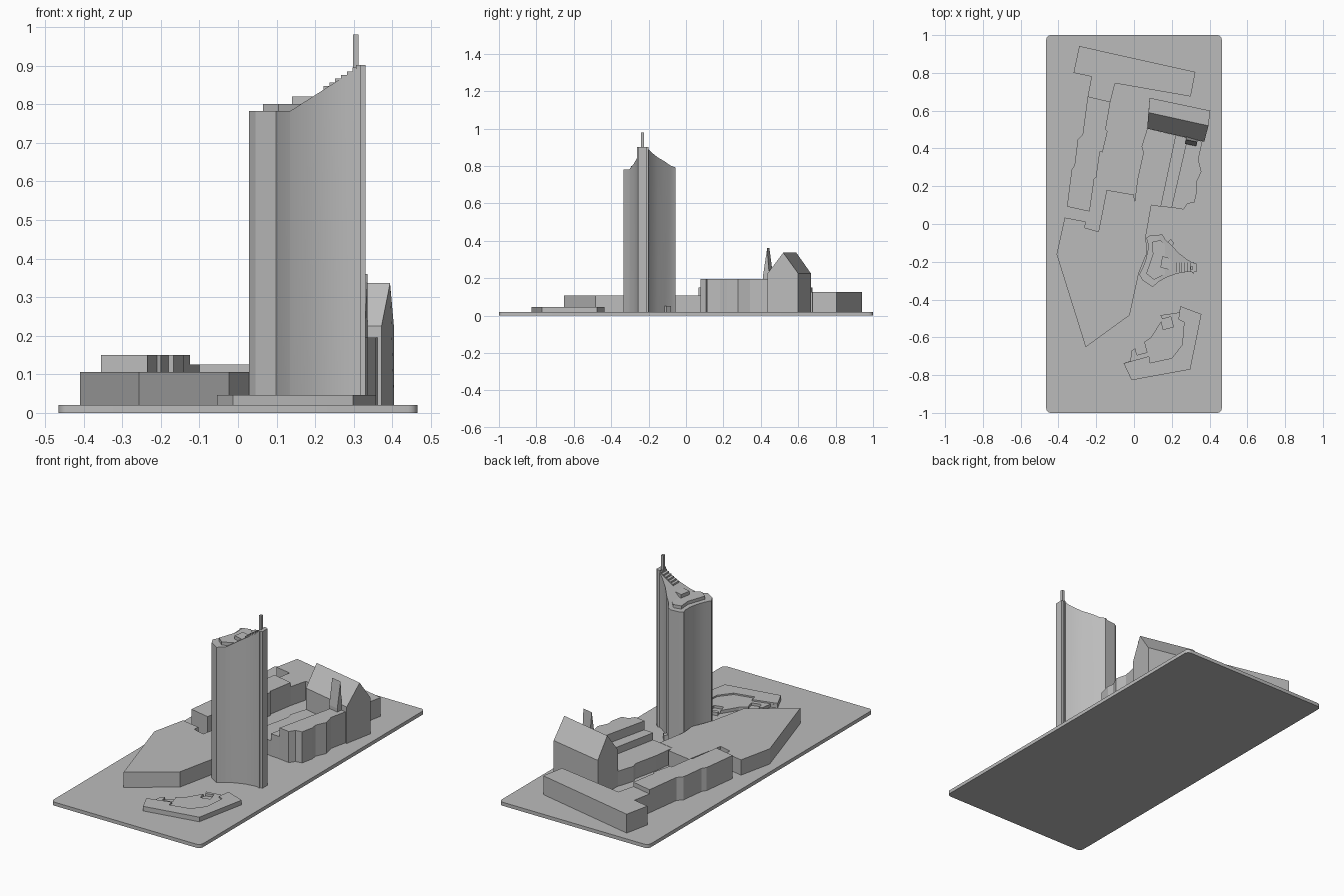
import bpy, bmesh, math

if "Cube" in bpy.data.objects:
    bpy.data.objects.remove(bpy.data.objects["Cube"])

stone = bpy.data.materials.new("light_grey")
stone.diffuse_color = (0.5, 0.5, 0.5, 1)
stone.use_nodes = True
stone.node_tree.nodes["Principled BSDF"].inputs["Base Color"].default_value = stone.diffuse_color


def finish(name, bm, smooth=False):
    bmesh.ops.recalc_face_normals(bm, faces=bm.faces)
    mesh = bpy.data.meshes.new(name)
    bm.to_mesh(mesh)
    bm.free()
    mesh.materials.append(stone)
    ob = bpy.data.objects.new(name, mesh)
    bpy.context.collection.objects.link(ob)
    if smooth:
        bpy.ops.object.select_all(action='DESELECT')
        ob.select_set(True)
        bpy.context.view_layer.objects.active = ob
        bpy.ops.object.shade_smooth_by_angle(angle=math.radians(25))
    return ob


def prism_mesh(pts, z0, z1):
    bm = bmesh.new()
    low = bm.faces.new([bm.verts.new((x, y, z0)) for x, y in pts])
    new = bmesh.ops.extrude_face_region(bm, geom=[low], use_keep_orig=True)["geom"]
    for v in new:
        if isinstance(v, bmesh.types.BMVert):
            v.co.z = z1
    return bm


def prism(name, pts, z0, z1, smooth=False):
    return finish(name, prism_mesh(pts, z0, z1), smooth)


def rect(cx, cy, w, d, angle=0):
    c, s = math.cos(angle), math.sin(angle)
    return [(cx + c * a * w / 2 - s * b * d / 2, cy + s * a * w / 2 + c * b * d / 2)
            for a, b in ((-1, -1), (1, -1), (1, 1), (-1, 1))]


def ridge_roof(name, eaves, ridge, z0, z_eave, z_ridge):
    """Gabled block: eaves = SW, SE, NE, NW; ridge = W, E."""
    bm = bmesh.new()
    b = [bm.verts.new((x, y, z0)) for x, y in eaves]
    e = [bm.verts.new((x, y, z_eave)) for x, y in eaves]
    w, r = [bm.verts.new((x, y, z_ridge)) for x, y in ridge]
    for f in (b, [b[0], b[1], e[1], e[0]], [b[2], b[3], e[3], e[2]],
              [b[1], b[2], e[2], r, e[1]], [b[3], b[0], e[0], w, e[3]],
              [e[0], e[1], r, w], [e[2], e[3], w, r]):
        bm.faces.new(f)
    return finish(name, bm)


G = 0.02  # ground level on the base plate

# Base plate with rounded corners
corners = []
for k, (sx, sy) in enumerate(((1, 1), (-1, 1), (-1, -1), (1, -1))):
    for i in range(6):
        a = math.pi / 2 * (k + i / 5)
        corners.append((sx * 0.44 + 0.025 * math.cos(a), sy * 0.975 + 0.025 * math.sin(a)))
prism("base_plate", corners, 0, G, True)

# Back building, west wing and large podium
prism("back_building", [(-.29, .942), (.325, .805), (.30, .675), (-.10, .745), (-.125, .647),
                        (-.245, .675), (-.225, .78), (-.32, .80)], G, 0.126)
prism("west_wing", [(-.245, .675), (-.125, .647), (-.15, .50), (-.14, .49), (-.167, .378),
                    (-.18, .385), (-.20, .245), (-.21, .24), (-.235, .066), (-.355, .092),
                    (-.33, .288), (-.315, .31), (-.298, .446), (-.272, .475)], G, 0.15)
prism("podium", [(-.367, .034), (-.256, .013), (-.26, -.02), (-.188, -.04), (-.145, .18),
                 (0, .155), (.003, .118), (.092, .10), (.062, -.07), (.07, -.15), (.025, -.262),
                 (-.023, -.483), (-.256, -.652), (-.41, -.16)], G, 0.106)

# Church: stepped wings, steep hall and slim ridge turret
prism("church_west_step", [(.07, .505), (.04, .41), (.05, .378), (.03, .288), (.018, .235),
                           (.003, .114), (.14, .092), (.22, .47)], G, 0.105)
prism("church_middle_step", [(.14, .092), (.198, .087), (.283, .456), (.22, .47)], G, 0.145)
prism("church_east_wing", [(.198, .087), (.262, .077), (.283, .108), (.32, .113), (.335, .182),
                           (.33, .22), (.357, .277), (.341, .341), (.362, .438), (.283, .456)],
      G, 0.195)
ridge_roof("church_hall", [(.07, .505), (.372, .436), (.404, .60), (.082, .668)],
           [(.077, .59), (.394, .52)], G, 0.225, 0.336)
ridge_roof("church_turret", [(.27, .425), (.33, .412), (.335, .445), (.275, .465)],
           [(.275, .446), (.335, .434)], 0.18, 0.215, 0.36)

# Tower: concave curved shaft whose top sweeps up to the east tip
shaft = [(.028, -.267), (.045, -.298), (.098, -.333), (.135, -.303), (.18, -.279), (.23, -.262),
         (.28, -.254), (.312, -.255), (.312, -.205), (.28, -.187), (.235, -.152), (.20, -.113),
         (.168, -.085), (.15, -.056), (.085, -.06), (.065, -.073), (.073, -.10), (.073, -.14),
         (.062, -.19), (.047, -.23)]
bm = prism_mesh(shaft, G, 0.7)
bmesh.ops.bisect_plane(bm, geom=bm.verts[:] + bm.edges[:] + bm.faces[:],
                       plane_co=(.1351, 0, 0), plane_no=(1, 0, 0))
for v in bm.verts:
    if v.co.z > 0.5:
        v.co.z = 0.782 + max(0, v.co.x - 0.135) * 0.64
finish("tower_shaft", bm, True)
prism("tower_tip", [(.306, -.258), (.317, -.262), (.317, -.255), (.33, -.255), (.33, -.208),
                    (.317, -.208), (.317, -.20), (.306, -.204)], G, 0.902)
prism("tower_mast", rect(.305, -.232, .014, .016), 0.8, 0.98)

# Roof terraces and stairs
prism("roof_terrace", [(.065, -.262), (.105, -.295), (.2, -.25), (.22, -.17), (.14, -.085),
                       (.095, -.095), (.10, -.16)], 0.77, 0.80)
prism("roof_cabin", [(.14, -.23), (.235, -.255), (.255, -.20), (.15, -.17)], 0.78, 0.82)
for i in range(6):
    x = 0.222 + i * 0.015
    prism("roof_stair", rect(x + 0.01, -.228, .02, .05), 0.8, 0.847 + i * 0.0095)

# Small block beside the tower
prism("entrance_block", rect(.195, -.10, .025, .03, .7), G, 0.05)

# Low block with raised outer band and two square courts
band = prism("low_block", [(-.055, -.737), (-.02, -.725), (-.012, -.67), (.09, -.60), (.15, -.505),
                           (.14, -.483), (.24, -.468), (.245, -.435), (.357, -.477), (.298, -.77),
                           (-.013, -.827)], G, 0.038)
prism("low_block_band", [(-.055, -.737), (.08, -.70), (.085, -.735), (.20, -.71), (.255, -.64),
                         (.265, -.52), (.235, -.505), (.245, -.435), (.357, -.477),
                         (.298, -.77), (-.013, -.827)], G, 0.046)
for cx, cy in ((.035, -.66), (.175, -.525)):
    court = prism("court_cutter", rect(cx, cy, .055, .055, .25), 0.024, 0.1)
    court.hide_render = True
    court.hide_viewport = True
    cut = band.modifiers.new("court", 'BOOLEAN')
    cut.operation = 'DIFFERENCE'
    cut.object = court
    cut.solver = 'EXACT'
